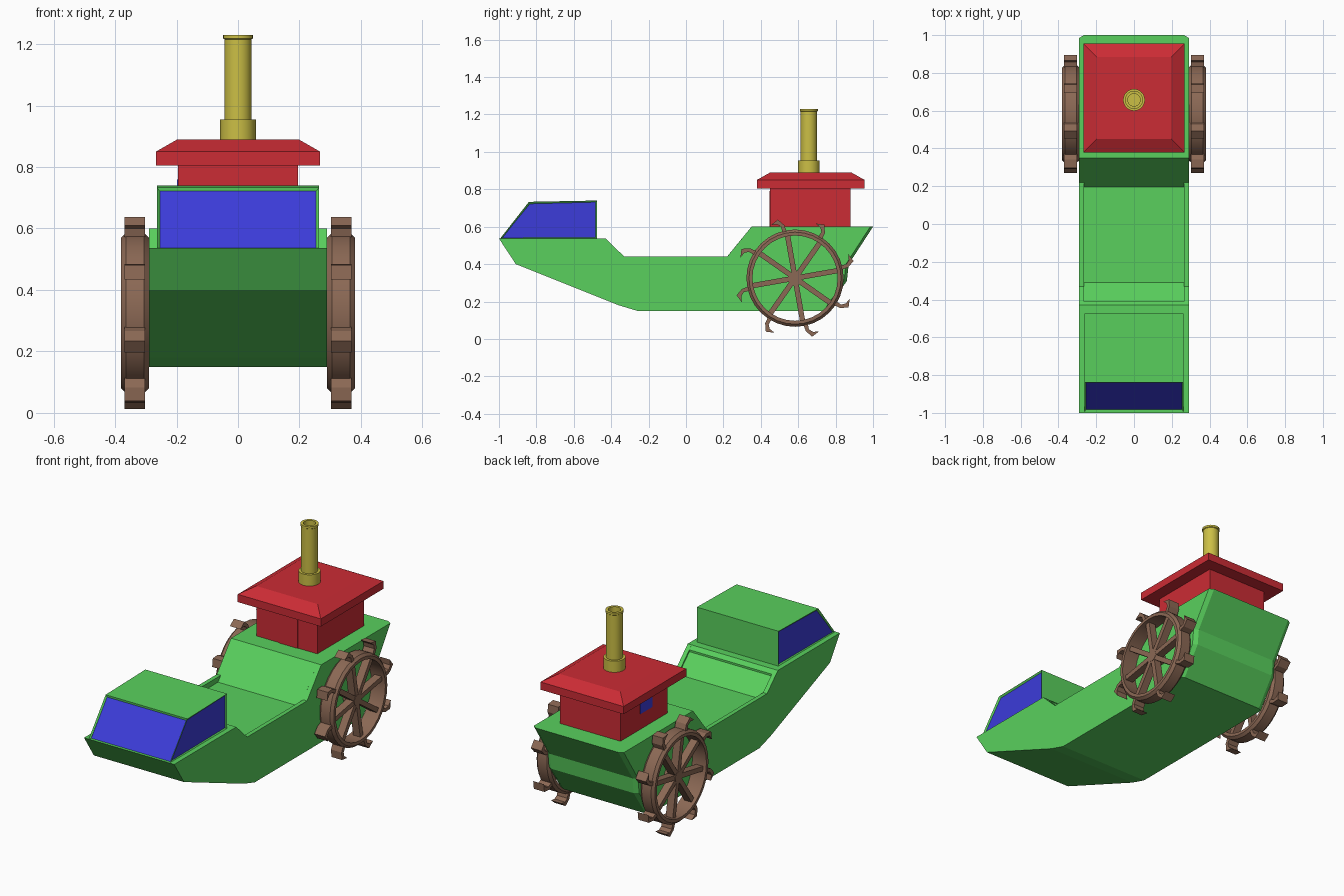
import bpy, bmesh
from math import cos, sin, pi, radians

if "Cube" in bpy.data.objects:
    bpy.data.objects.remove(bpy.data.objects["Cube"])


def material(name, rgb):
    m = bpy.data.materials.new(name)
    m.diffuse_color = (*rgb, 1)
    m.use_nodes = True
    m.node_tree.nodes["Principled BSDF"].inputs["Base Color"].default_value = m.diffuse_color
    return m


GREEN = material("green_paint", (0.10, 0.63, 0.11))
RED = material("red_paint", (0.60, 0.025, 0.035))
BLUE = material("window_blue", (0.045, 0.045, 0.70))
YELLOW = material("brass_yellow", (0.60, 0.52, 0.06))
BROWN = material("brown_wood", (0.26, 0.14, 0.09))


def finish(name, bm, mats, mirror=False, smooth=False):
    bmesh.ops.recalc_face_normals(bm, faces=bm.faces)
    mesh = bpy.data.meshes.new(name)
    bm.to_mesh(mesh)
    bm.free()
    ob = bpy.data.objects.new(name, mesh)
    bpy.context.collection.objects.link(ob)
    for m in mats:
        mesh.materials.append(m)
    if mirror:
        ob.modifiers.new("Mirror", 'MIRROR').use_mirror_merge = False
    if smooth:
        bpy.ops.object.select_all(action='DESELECT')
        bpy.context.view_layer.objects.active = ob
        ob.select_set(True)
        bpy.ops.object.shade_smooth_by_angle(angle=radians(35))
    return ob


def loft(bm, rings, closed=False):
    """Skin matching point loops; cap the ends or join them up."""
    vs = [[bm.verts.new(p) for p in r] for r in rings]
    n = len(vs[0])
    pairs = list(zip(vs, vs[1:])) + ([(vs[-1], vs[0])] if closed else [])
    for a, b in pairs:
        for i in range(n):
            j = (i + 1) % n
            bm.faces.new((a[i], a[j], b[j], b[i]))
    if not closed:
        bm.faces.new(vs[0])
        bm.faces.new(vs[-1])


def prism(bm, profile, x0, x1):
    loft(bm, [[(x, y, z) for y, z in profile] for x in (x0, x1)])


def box(bm, x0, x1, y0, y1, z0, z1):
    prism(bm, [(y0, z0), (y1, z0), (y1, z1), (y0, z1)], x0, x1)


# Hull core with sunken middle deck
bow = [(-1, 0.537), (-0.91, 0.40), (-0.36, 0.18), (-0.26, 0.15)]
stern = [(0.75, 0.15), (0.86, 0.31), (0.87, 0.40), (1.0, 0.60)]
well = [(0.35, 0.60), (0.195, 0.41), (-0.31, 0.41), (-0.41, 0.505), (-0.41, 0.516), (-0.43, 0.537)]
bm = bmesh.new()
prism(bm, bow + stern + well, -0.265, 0.265)
finish("hull", bm, [GREEN])

# Hull sides, chamfered at the stern
rail = [(0.35, 0.60), (0.22, 0.44), (-0.33, 0.44), (-0.43, 0.537)]
bm = bmesh.new()
inner = bow + stern + rail
outer = bow + [(y - 0.015, z) for y, z in stern] + rail
loft(bm, [[(0.265, y, z) for y, z in inner], [(0.29, y, z) for y, z in outer]])
finish("hull_side", bm, [GREEN], mirror=True)

# Bow cabin with inset panes on the front and both sides
bm = bmesh.new()
prism(bm, [(-0.995, 0.535), (-0.475, 0.535), (-0.475, 0.74), (-0.84, 0.733)], -0.263, 0.263)
bmesh.ops.recalc_face_normals(bm, faces=bm.faces)
panes = [f for f in bm.faces if abs(f.normal.x) > 0.9 or f.normal.y < -0.5]
bmesh.ops.inset_individual(bm, faces=panes, thickness=0.012, depth=-0.008)
for f in panes:
    f.material_index = 1
finish("bow_cabin", bm, [GREEN, BLUE])

# Wheelhouse, door and small side window
bm = bmesh.new()
box(bm, -0.195, 0.195, 0.45, 0.88, 0.59, 0.81)
finish("wheelhouse", bm, [RED])
bm = bmesh.new()
box(bm, -0.05, 0.07, 0.446, 0.46, 0.60, 0.79)
finish("door", bm, [RED])
bm = bmesh.new()
box(bm, -0.198, -0.18, 0.59, 0.70, 0.69, 0.76)
finish("side_window", bm, [BLUE])

# Roof with sloped edges
bm = bmesh.new()
loft(bm, [[(sx * hx, 0.667 + sy * hy, z) for sx, sy in ((-1, -1), (1, -1), (1, 1), (-1, 1))]
          for hx, hy, z in ((0.267, 0.288, 0.805), (0.267, 0.288, 0.85), (0.197, 0.217, 0.89))])
finish("roof", bm, [RED])

# Hollow funnel with collar and lip
funnel = [(0.058, 0.88), (0.058, 0.955), (0.044, 0.955), (0.044, 1.215), (0.048, 1.218),
          (0.048, 1.23), (0.033, 1.23), (0.033, 0.90)]
bm = bmesh.new()
N = 24
loft(bm, [[(r * cos(2 * pi * i / N), 0.657 + r * sin(2 * pi * i / N), z) for i in range(N)]
          for r, z in funnel])
finish("funnel", bm, [YELLOW], smooth=True)

# Paddle wheels
WY, WZ = 0.583, 0.325


def turned(points, a):
    """Place radial/tangential points around the wheel centre."""
    return [(WY + u * cos(a) - v * sin(a), WZ + u * sin(a) + v * cos(a)) for u, v in points]


rim = [(0.29, 0.246), (0.305, 0.26), (0.365, 0.26), (0.38, 0.246), (0.38, 0.228), (0.29, 0.228)]
N = 32
bm = bmesh.new()
loft(bm, [[(x, *turned([(r, 0)], 2 * pi * i / N)[0]) for x, r in rim] for i in range(N)], closed=True)
finish("wheel_rim", bm, [BROWN], mirror=True, smooth=True)

spokes, paddles = bmesh.new(), bmesh.new()
blade = [(0.25, 0), (0.29, 0.008), (0.324, 0.036), (0.302, 0.078), (0.300, 0.045),
         (0.283, 0.026), (0.25, 0.024)]
for k in range(8):
    a = radians(10 + 45 * k)
    prism(spokes, turned([(0.01, -0.014), (0.24, -0.014), (0.24, 0.014), (0.01, 0.014)], a), 0.315, 0.36)
    prism(paddles, turned(blade, a), 0.302, 0.37)
finish("wheel_spokes", spokes, [BROWN], mirror=True)
finish("wheel_paddles", paddles, [BROWN], mirror=True)

bm = bmesh.new()
prism(bm, [turned([(0.032, 0)], 2 * pi * i / 16)[0] for i in range(16)], 0.27, 0.362)
finish("axle", bm, [BROWN], mirror=True, smooth=True)
